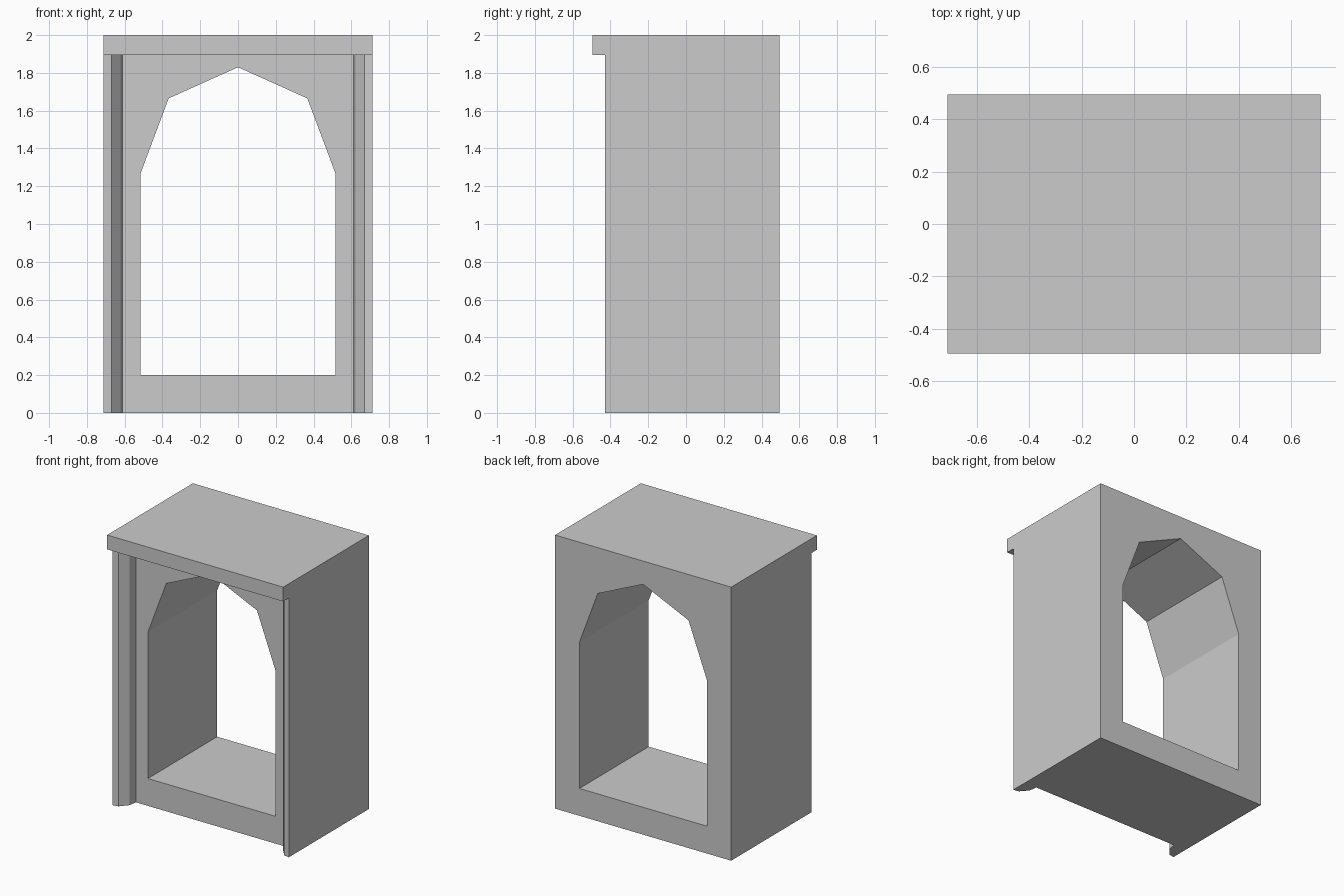
import bpy

if "Cube" in bpy.data.objects:
    bpy.data.objects.remove(bpy.data.objects["Cube"])

W = 0.712                        # half width
BACK, WALL, LIP = 0.495, -0.305, -0.495
CORNICE_Z, TOP = 1.895, 2.0


def extrude_half(name, profile, place, near, far, skip=(), far_cap=True):
    """Extrude a counter-clockwise profile from far to near, mirrored across x = 0.
    skip lists the profile edges left open (seams and buried joints)."""
    n = len(profile)
    verts = [place(p, near) for p in profile] + [place(p, far) for p in profile]
    faces = [tuple(range(n))]
    if far_cap:
        faces.append(tuple(reversed(range(n, 2 * n))))
    for i in range(n):
        if i not in skip:
            j = (i + 1) % n
            faces.append((n + i, n + j, j, i))
    mesh = bpy.data.meshes.new(name)
    mesh.from_pydata(verts, [], faces)
    obj = bpy.data.objects.new(name, mesh)
    bpy.context.collection.objects.link(obj)
    mirror = obj.modifiers.new("Mirror", 'MIRROR')
    mirror.use_clip = True
    return obj


def along_y(p, d):
    return (p[0], d, p[1])


def along_z(p, d):
    return (p[0], p[1], d)


# Thick wall with the faceted arch opening running straight through
extrude_half("arched_wall",
             [(0, 0), (W, 0), (W, TOP), (0, TOP), (0, 1.83),
              (0.367, 1.665), (0.515, 1.27), (0.515, 0.2), (0, 0.2)],
             along_y, WALL, BACK, skip=(3, 8))

# Projecting cornice across the front
extrude_half("cornice",
             [(0, CORNICE_Z), (W, CORNICE_Z), (W, TOP), (0, TOP)],
             along_y, LIP, WALL, skip=(3,), far_cap=False)

# Side pilasters with a three-sided rounded inner edge
extrude_half("side_pilasters",
             [(W, WALL), (0.612, WALL), (0.621, -0.365), (0.67, -0.423), (W, -0.43)],
             along_z, CORNICE_Z, 0, skip=(0,))
